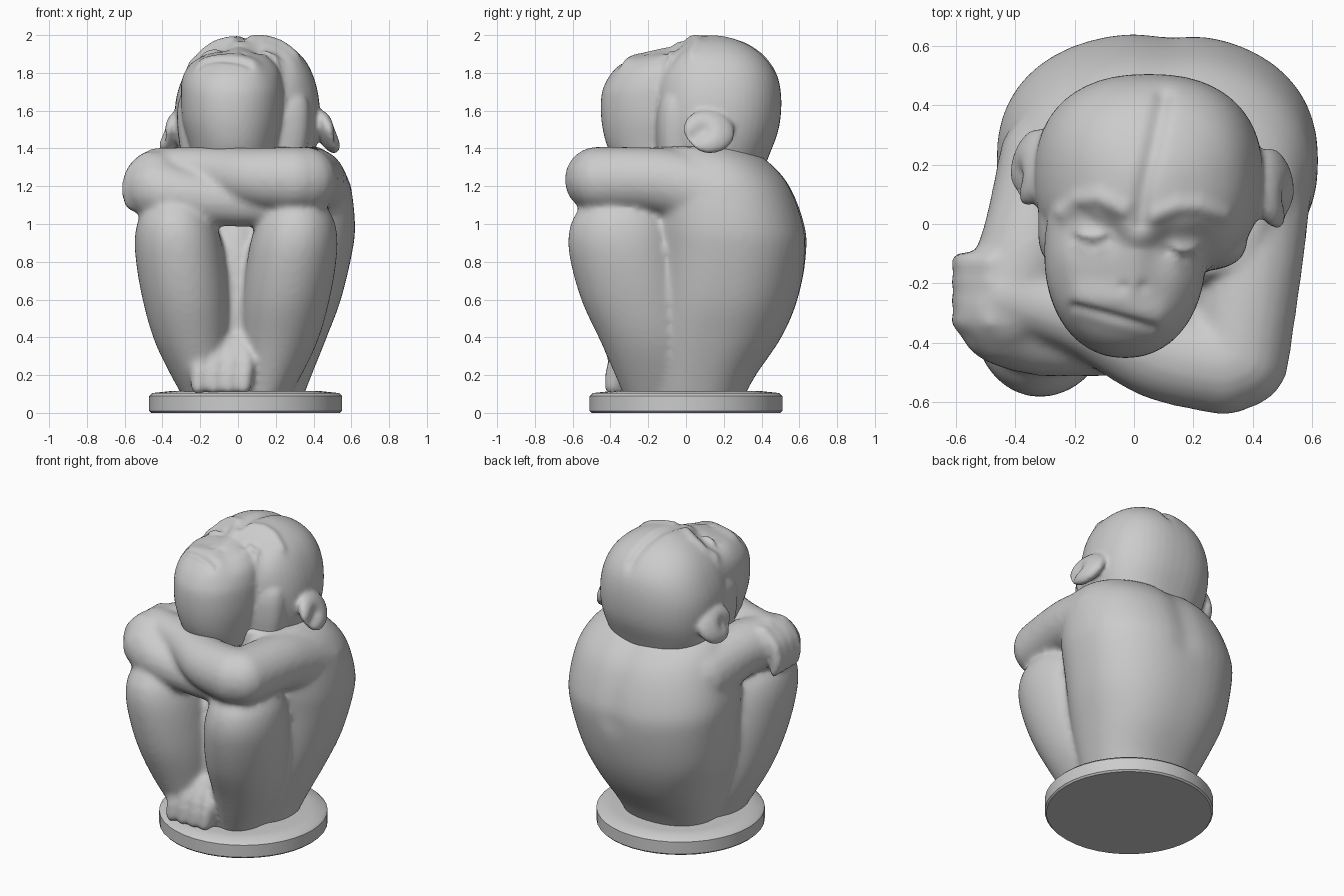
import bpy, bmesh, math
from mathutils import Vector, Matrix

if "Cube" in bpy.data.objects:
    bpy.data.objects.remove(bpy.data.objects["Cube"])


def interp(rows, n):
    """Catmull-Rom interpolation through tuples of numbers."""
    out = []
    for i in range(len(rows) - 1):
        a, b, c, d = (rows[max(0, min(len(rows) - 1, i + k))] for k in (-1, 0, 1, 2))
        for s in range(n):
            t = s / n
            out.append([0.5 * (2 * q + (r - p) * t + (2 * p - 5 * q + 4 * r - u) * t * t
                        + (3 * q - p - 3 * r + u) * t ** 3) for p, q, r, u in zip(a, b, c, d)])
    return out + [list(rows[-1])]


def skin(bm, rings):
    """Join rings of points into a closed tube with capped ends."""
    rings = [[bm.verts.new(p) for p in ring] for ring in rings]
    seg = len(rings[0])
    for a, b in zip(rings, rings[1:]):
        for k in range(seg):
            j = (k + 1) % seg
            bm.faces.new((a[k], a[j], b[j], b[k]))
    bm.faces.new(rings[0][::-1])
    bm.faces.new(rings[-1])


def loft(bm, rows, power=2.3, seg=48, n=5):
    """Closed stack of superellipses; rows are (z, cx, cy, rx, ry)."""
    angles = [(math.cos(2 * math.pi * k / seg), math.sin(2 * math.pi * k / seg)) for k in range(seg)]
    shape = [(math.copysign(abs(c) ** (2 / power), c), math.copysign(abs(s) ** (2 / power), s))
             for c, s in angles]
    skin(bm, [[(cx + rx * c, cy + ry * s, z) for c, s in shape]
              for z, cx, cy, rx, ry in interp(rows, n)])


BALL = [[(math.sin(t) * math.cos(a), math.sin(t) * math.sin(a), -math.cos(t))
         for a in (2 * math.pi * k / 16 for k in range(16))]
        for t in (math.pi * (j + .15) / 10.3 for j in range(11))]


def ball(bm, loc, size, rot=(0, 0, 0)):
    m = Matrix.Translation(loc)
    for ang, ax in zip(rot, "XYZ"):
        m = m @ Matrix.Rotation(math.radians(ang), 4, ax)
    m = m @ Matrix.Diagonal((*size, 1))
    skin(bm, [[m @ Vector(p) for p in ring] for ring in BALL])


def limb(bm, rows, n=8):
    """Rounded limb along a path; rows are (x, y, z, radius)."""
    for x, y, z, r in interp(rows, n):
        ball(bm, (x, y, z), (r, r, r))


def fuse(bm, name, voxel, smooth):
    """Merge overlapping volumes into one carved surface."""
    me = bpy.data.meshes.new(name)
    bm.to_mesh(me)
    bm.free()
    ob = bpy.data.objects.new(name, me)
    bpy.context.collection.objects.link(ob)
    mod = ob.modifiers.new("fuse", 'REMESH')
    mod.mode, mod.voxel_size = 'VOXEL', voxel
    sm = ob.modifiers.new("soften", 'SMOOTH')
    sm.factor, sm.iterations = 0.5, smooth
    dg = bpy.context.evaluated_depsgraph_get()
    final = bpy.data.meshes.new_from_object(ob.evaluated_get(dg))
    ob.modifiers.clear()
    ob.data = final
    return ob


def carve(ob, pts, radius, amount):
    """Raise or cut along a path. 2D paths work straight down on upward surfaces."""
    me = ob.data
    n = len(me.vertices) * 3
    co, no = [0.0] * n, [0.0] * n
    me.vertices.foreach_get("co", co)
    me.vertices.foreach_get("normal", no)
    flat = len(pts[0]) == 2
    pts = [Vector((*p, 0)) if flat else Vector(p) for p in pts]
    pairs = list(zip(pts, pts[1:])) or [(pts[0], pts[0])]
    reach = radius * 2.5
    x0, x1 = min(p.x for p in pts) - reach, max(p.x for p in pts) + reach
    y0, y1 = min(p.y for p in pts) - reach, max(p.y for p in pts) + reach
    for i in range(0, n, 3):
        x, y, z = co[i:i + 3]
        if not (x0 < x < x1 and y0 < y < y1) or (flat and (no[i + 2] < 0.1 or z < 1.6)):
            continue
        p = Vector((x, y, 0 if flat else z))
        best = 9
        for a, b in pairs:
            ab = b - a
            t = max(0, min(1, (p - a).dot(ab) / ab.length_squared)) if ab.length else 0
            best = min(best, (p - a - ab * t).length)
        if best < reach:
            push = amount * math.exp(-(best / radius) ** 2)
            for k in range(3):
                co[i + k] += no[i + k] * push
    me.vertices.foreach_set("co", co)
    me.update()


def smooth_shade(ob):
    ob.data.polygons.foreach_set("use_smooth", [True] * len(ob.data.polygons))


# round base
bm = bmesh.new()
skin(bm, [[(.04 + r * math.cos(math.pi * k / 20), r * math.sin(math.pi * k / 20), z) for k in range(40)]
          for r, z in ((.5, 0), (.51, .01), (.51, .09), (.495, .105), (.4, .115))])
me = bpy.data.meshes.new("round_base")
bm.to_mesh(me)
bm.free()
base = bpy.data.objects.new("round_base", me)
bpy.context.collection.objects.link(base)
smooth_shade(base)
me.set_sharp_from_angle(angle=math.radians(40))

# torso
bm = bmesh.new()
loft(bm, [(.07, .05, .05, .29, .25), (.2, .05, .08, .34, .29), (.4, .055, .14, .415, .365),
          (.6, .06, .19, .485, .40), (.85, .075, .22, .53, .42), (1.0, .08, .21, .54, .42),
          (1.2, .09, .17, .505, .385), (1.33, .08, .12, .45, .325), (1.41, .07, .06, .36, .26)])

# folded legs, thigh and shin as one mass
for s, dy in ((-1, .04), (1, 0)):
    o = -0.01
    loft(bm, [(.07, s * .15 + o, -.12, .125, .2), (.35, s * .225 + o, -.19, .195, .25),
              (.6, s * .265 + o, -.265 + dy / 2, .23, .29), (.85, s * .30 + o, -.325 + dy, .235, .295),
              (1.0, s * .315 + o, -.34 + dy, .21, .27), (1.1, s * .315 + o, -.34 + dy, .16, .21)],
         power=2.05)
# belly between the thighs
ball(bm, (-.01, -.16, .55), (.17, .14, .5))

# crossed feet and toes
ball(bm, (-.08, -.22, .25), (.16, .17, .2))
ball(bm, (.04, -.22, .2), (.12, .14, .18))
for i in range(4):
    x = -.2 + i * .08
    limb(bm, [(x * .6 - .02, -.29, .37, .05), (x, -.37, .26, .047), (x - .01, -.39, .14, .044)], 5)

# upper arms
limb(bm, [(.40, .2, 1.14, .21), (.395, -.12, 1.225, .178), (.35, -.45, 1.235, .175)])
ball(bm, (.365, -.5, 1.22), (.115, .115, .14))
limb(bm, [(-.25, .2, 1.14, .21), (-.35, -.08, 1.225, .173), (-.435, -.28, 1.22, .17)])
# upper forearm crossing to the far elbow
limb(bm, [(.30, -.47, 1.235, .175), (.08, -.43, 1.245, .16), (-.18, -.31, 1.28, .13),
          (-.42, -.24, 1.29, .115)])
# lower forearm
limb(bm, [(-.43, -.31, 1.19, .17), (-.3, -.36, 1.15, .155), (0, -.38, 1.12, .135),
          (.3, -.4, 1.12, .13)])
# gripping fingers
for i in range(4):
    y = -.13 - i * .065
    limb(bm, [(-.48, y, 1.35, .036), (-.56, y, 1.27, .038), (-.58, y, 1.17, .037),
              (-.565, y, 1.1, .032)], 5)

body = fuse(bm, "crouching_body", 0.017, 10)
# shallow spine groove between the shoulders
carve(body, [(.12, .63, .9), (.12, .61, 1.1), (.1, .5, 1.25), (.08, .42, 1.36)], .09, -.014)
smooth_shade(body)

# head: cranium and upturned face
bm = bmesh.new()
loft(bm, [(1.22, .05, .17, .26, .21), (1.35, .05, .15, .345, .285), (1.5, .05, .155, .38, .335),
          (1.65, .05, .16, .38, .345), (1.78, .055, .16, .345, .325), (1.88, .06, .155, .285, .27),
          (1.95, .06, .145, .2, .19), (1.99, .06, .14, .1, .09), (2.0, .06, .14, .02, .02)], power=2.35)
loft(bm, [(1.3, -.02, -.09, .21, .27), (1.42, -.025, -.1, .235, .32), (1.55, -.03, -.1, .265, .348),
          (1.68, -.03, -.1, .272, .348), (1.76, -.03, -.08, .268, .34), (1.82, -.025, -.05, .25, .325),
          (1.87, -.02, -.02, .215, .28), (1.91, 0, .03, .175, .18), (1.94, .02, .08, .1, .08)], power=2.15)
# jaw sides in front of the ears
loft(bm, [(1.3, .03, 0, .32, .15), (1.5, .03, 0, .35, .165), (1.65, .03, .01, .345, .16),
          (1.76, .03, .04, .29, .12)], power=4)
# ears
ball(bm, (-.345, .19, 1.49), (.055, .135, .125), (0, 24, -12))
ball(bm, (.47, .12, 1.49), (.055, .14, .125), (0, -24, 8))
head = fuse(bm, "head", 0.013, 5)
# ear hollows
carve(head, [(-.41, .16, 1.5), (-.41, .1, 1.46)], .05, -.03)
carve(head, [(.53, .09, 1.5), (.53, .04, 1.46)], .05, -.03)
# eyes: socket, then lid, then lid crease
for x, y in ((-.14, -.03), (.17, -.07)):
    carve(head, [(x - .04, y), (x + .04, y)], .06, -.028)
    carve(head, [(x - .02, y - .01), (x + .02, y - .01)], .04, .032)
    carve(head, [(x - .06, y - .02), (x, y - .045), (x + .05, y - .025)], .014, -.008)
# arched brows
carve(head, [(-.24, .04), (-.19, .08), (-.12, .09), (-.04, .05)], .028, .014)
carve(head, [(.07, .03), (.15, .06), (.22, .06), (.3, .03)], .028, .014)
# nose and nostrils
carve(head, [(.01, -.02), (0, -.19)], .05, .014)
for x in (-.035, .03):
    carve(head, [(x, -.21)], .02, -.008)
# lips and mouth line
carve(head, [(-.17, -.25), (-.05, -.26), (.07, -.31)], .05, .016)
carve(head, [(-.2, -.28), (-.08, -.31), (.06, -.35)], .016, -.011)
# parting groove on the crown
carve(head, [(.1, .43), (.07, .28), (.03, .1), (.02, 0)], .03, -.018)
smooth_shade(head)
